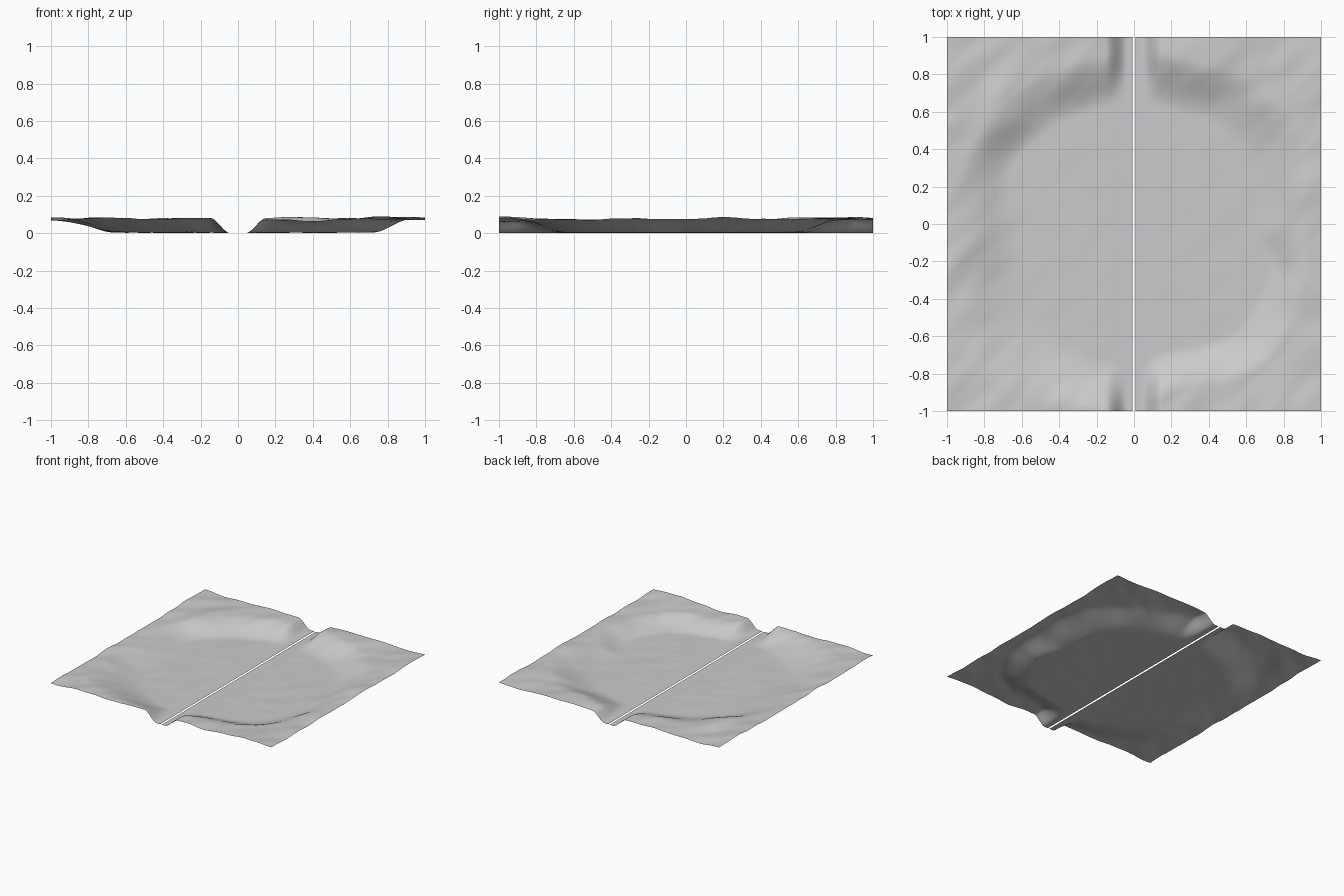
import bpy
import bmesh
import math
from mathutils import Vector, noise

if "Cube" in bpy.data.objects:
    bpy.data.objects.remove(bpy.data.objects["Cube"])

GAP = 0.008          # half width of the slit between the two sheets
COLS, ROWS = 70, 140

# Basin outline: direction in degrees, radius where the bank starts, radius of its crest
BANK = [(0, 0.64, 0.93), (30, 0.68, 1.02), (50, 0.68, 1.0), (70, 0.64, 0.93),
        (110, 0.64, 0.92), (135, 0.68, 0.95), (155, 0.72, 0.97), (180, 0.6, 0.98),
        (225, 0.72, 1.15), (260, 0.74, 1.03), (285, 0.7, 0.93), (315, 0.78, 1.03),
        (340, 0.76, 0.98), (360, 0.64, 0.93)]

stone = bpy.data.materials.new("pale grey")
stone.use_nodes = True
GREY = (0.6, 0.6, 0.6, 1)
stone.diffuse_color = GREY
stone.node_tree.nodes["Principled BSDF"].inputs["Base Color"].default_value = GREY


def smoothstep(a, b, v):
    t = min(1, max(0, (v - a) / (b - a)))
    return t * t * (3 - 2 * t)


def bank_radii(angle):
    for (a, i0, o0), (b, i1, o1) in zip(BANK, BANK[1:]):
        if a <= angle <= b:
            t = smoothstep(a, b, angle)
            return i0 + (i1 - i0) * t, o0 + (o1 - o0) * t


def height(x, y):
    # Flat basin, raised banks, and a channel along the middle
    inner, outer = bank_radii(math.degrees(math.atan2(y, x)) % 360)
    bank = smoothstep(inner, outer, math.hypot(x, y))
    channel = smoothstep(0.04, 0.15, abs(x))
    # Diagonal ripples on top of broad swells
    along, across = x + y, x - y
    swell = noise.noise(Vector((x * 2.6, y * 2.6, 3)))
    ripple = noise.noise(Vector((along * 3, across * 6, 7)))
    land = 0.075 + 0.016 * swell + 0.009 * ripple
    floor = 0.003 + 0.002 * ripple
    return max(0, channel * (bank * land + (1 - bank) * floor))


def terrain_sheet(name, side):
    bm = bmesh.new()
    grid = []
    for j in range(ROWS + 1):
        y = -1 + 2 * j / ROWS
        row = []
        for i in range(COLS + 1):
            x = side * (GAP + (1 - GAP) * i / COLS)
            row.append(bm.verts.new((x, y, height(x, y))))
        grid.append(row)
    for low, high in zip(grid, grid[1:]):
        for i in range(COLS):
            quad = [low[i], low[i + 1], high[i + 1], high[i]]
            face = bm.faces.new(quad if side > 0 else quad[::-1])
            face.smooth = True
    mesh = bpy.data.meshes.new(name)
    bm.to_mesh(mesh)
    bm.free()
    mesh.materials.append(stone)
    bpy.context.collection.objects.link(bpy.data.objects.new(name, mesh))


terrain_sheet("left_terrain", 1)
terrain_sheet("right_terrain", -1)
